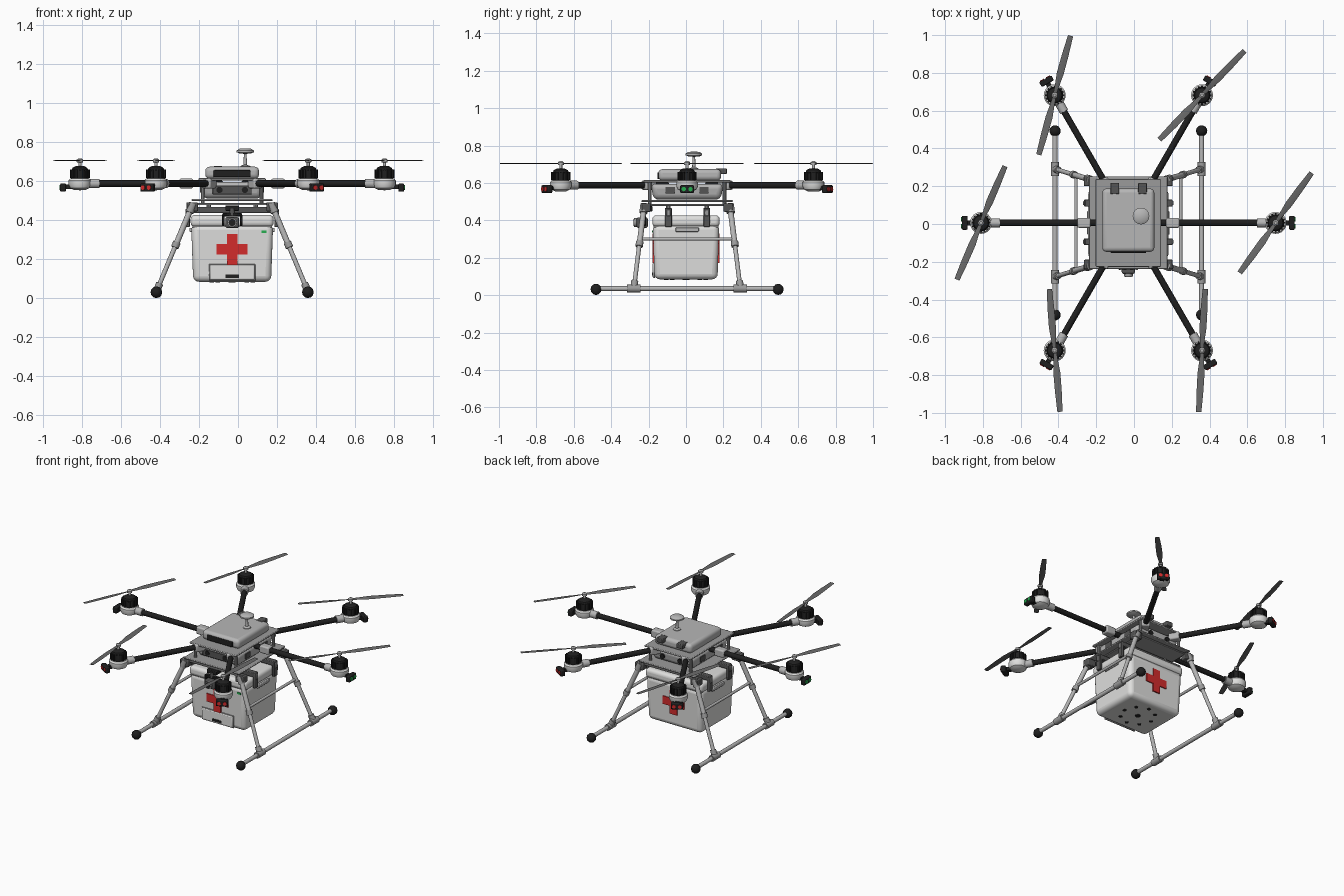
import bpy, bmesh, math
from mathutils import Vector, Matrix

if "Cube" in bpy.data.objects:
    bpy.data.objects.remove(bpy.data.objects["Cube"])

CX, CY = -0.03, 0.006          # airframe centre


def material(name, r, g, b):
    m = bpy.data.materials.new(name)
    m.diffuse_color = (r, g, b, 1)
    m.use_nodes = True
    m.node_tree.nodes["Principled BSDF"].inputs["Base Color"].default_value = m.diffuse_color
    return m


WHITE = material("white_shell", .74, .74, .73)
LIGHT = material("light_grey", .47, .47, .47)
GREY = material("plate_grey", .33, .33, .33)
DARK = material("dark_grey", .09, .09, .09)
BLACK = material("carbon_black", .014, .014, .014)
BLADE = material("blade_grey", .14, .14, .14)
RED = material("red", .65, .025, .025)
GREEN = material("green", .02, .42, .08)


def finish(name, bm, mat, bevel=0, segs=3, smooth=True):
    bmesh.ops.recalc_face_normals(bm, faces=bm.faces)
    me = bpy.data.meshes.new(name)
    bm.to_mesh(me)
    bm.free()
    ob = bpy.data.objects.new(name, me)
    bpy.context.collection.objects.link(ob)
    me.materials.append(mat)
    if bevel:
        mod = ob.modifiers.new("bevel", "BEVEL")
        mod.width, mod.segments = bevel, segs
    if smooth:
        bpy.ops.object.select_all(action='DESELECT')
        ob.select_set(True)
        bpy.context.view_layer.objects.active = ob
        bpy.ops.object.shade_smooth_by_angle(angle=math.radians(35))
    return ob


def box(name, c, s, mat, bevel=0, segs=3, rot=0, taper=1, pivot=(CX, CY)):
    """Box at c relative to the airframe centre, turned by rot about that centre."""
    bm = bmesh.new()
    bmesh.ops.create_cube(bm, size=1)
    for v in bm.verts:
        k = taper if v.co.z < 0 else 1
        v.co = Vector((v.co.x * s[0] * k, v.co.y * s[1] * k, v.co.z * s[2])) + Vector(c)
    bm.transform(Matrix.Translation((*pivot, 0)) @ Matrix.Rotation(rot, 4, 'Z'))
    return finish(name, bm, mat, bevel, segs)


def rod(name, a, b, r, mat, sides=16, rot=0, r2=None):
    """Capped cylinder between two points relative to the airframe centre."""
    a, b = Vector(a), Vector(b)
    d = b - a
    bm = bmesh.new()
    bmesh.ops.create_cone(bm, cap_ends=True, segments=sides, radius1=r,
                          radius2=r if r2 is None else r2, depth=d.length)
    q = d.to_track_quat('Z', 'Y').to_matrix().to_4x4()
    bm.transform(Matrix.Translation((CX, CY, 0)) @ Matrix.Rotation(rot, 4, 'Z')
                 @ Matrix.Translation((a + b) / 2) @ q)
    return finish(name, bm, mat)


def lathe(name, x, y, profile, mat, n=24):
    """Spin a (radius, height) profile about a vertical axis."""
    bm = bmesh.new()
    vs = [bm.verts.new((r, 0, z)) for r, z in profile]
    es = [bm.edges.new(p) for p in zip(vs, vs[1:])]
    bmesh.ops.spin(bm, geom=vs + es, axis=(0, 0, 1), cent=(0, 0, 0),
                   angle=math.tau, steps=n)
    bmesh.ops.remove_doubles(bm, verts=bm.verts, dist=1e-5)
    bm.transform(Matrix.Translation((x + CX, y + CY, 0)))
    return finish(name, bm, mat)


def propeller(x, y, angle):
    bm = bmesh.new()
    for turn in (0, math.pi):
        rings = []
        # radius, chord, pitch
        for r, c, p in ((.008, .018, .3), (.06, .026, .25), (.12, .038, .2),
                        (.22, .036, .14), (.326, .028, .1)):
            ring = []
            for u, w in ((-.45, 0), (0, .0025), (.55, 0), (0, -.0025)):
                co = Vector((r, u * c * math.cos(p), w + u * c * math.sin(p) * .7))
                ring.append(bm.verts.new(Matrix.Rotation(turn, 3, 'Z') @ co))
            rings.append(ring)
        for a, b in zip(rings, rings[1:]):
            for i in range(4):
                j = (i + 1) % 4
                bm.faces.new((a[i], a[j], b[j], b[i]))
        bm.faces.new(rings[0])
        bm.faces.new(rings[-1])
    bm.transform(Matrix.Translation((x + CX, y + CY, .705)) @ Matrix.Rotation(angle, 4, 'Z'))
    finish("propeller", bm, BLADE)


# six arms, each with motor, propeller and navigation lamp
for k, spin in enumerate((54, 46, 74.8, 66.8, 94.7, 86.7)):
    a = k * math.pi / 3
    x, y = .78 * math.cos(a), .78 * math.sin(a)
    rod("arm", (.12, 0, .588), (.76, 0, .588), .017, BLACK, rot=a)
    box("arm_root_clamp", (.235, 0, .588), (.07, .052, .05), LIGHT, .008, 2, a)
    rod("arm_end_sleeve", (.68, 0, .588), (.75, 0, .588), .024, LIGHT, rot=a)
    lathe("motor_mount", x, y, ((0, .553), (.03, .555), (.05, .565), (.058, .582),
                                (.058, .604), (.05, .613), (0, .613)), WHITE)
    lathe("motor_bell", x, y, ((0, .611), (.045, .611), (.045, .65), (.038, .668),
                               (.02, .678), (0, .678)), BLACK)
    for i in range(16):
        t = i * math.tau / 16
        box("motor_fin", (.045, 0, .637), (.012, .009, .044), BLACK, rot=t,
            pivot=(x + CX, y + CY))
    lathe("motor_shaft", x, y, ((0, .675), (.008, .675), (.008, .695), (.016, .697),
                                (.016, .71), (.008, .716), (0, .716)), LIGHT, 12)
    propeller(x, y, math.radians(spin))
    box("lamp_bracket", (.84, 0, .572), (.04, .026, .022), BLACK, rot=a)
    box("lamp_housing", (.866, 0, .567), (.03, .074, .042), BLACK, .006, 2, a)
    for s in (-.018, .018):
        rod("lamp_lens", (.88, s, .567), (.885, s, .567), .012,
            RED if k % 3 else GREEN, 12, a)

# central body between two plates
box("body_shell", (0, 0, .553), (.325, .39, .085), LIGHT, .028, 4, taper=.92)
box("upper_plate", (0, 0, .609), (.345, .465, .012), GREY, .004, 2)
box("lower_plate", (0, 0, .503), (.415, .49, .01), GREY, .004, 2)
box("payload_plate", (0, 0, .482), (.36, .46, .01), GREY, .003, 2)
for sx in (-1, 1):
    for sy in (-1, 1):
        rod("plate_post", (sx * .15, sy * .2, .48), (sx * .15, sy * .2, .61), .01, GREY, 10)
for s in (-.065, .065):
    rod("front_sensor", (s, -.19, .555), (s, -.2, .555), .016, BLACK)
    rod("rear_sensor", (s, .19, .555), (s, .2, .555), .016, BLACK)
box("front_sensor_panel", (0, -.194, .555), (.2, .006, .045), DARK, .002, 1)
for s in (-1, 1):
    for yy in (-.09, .09):
        box("side_vent", (s * .161, yy, .56), (.006, .05, .034), DARK)

# battery pack with dark front cap and rear latches
box("battery", (0, .014, .643), (.275, .335, .062), LIGHT, .022, 4)
box("battery_front_cap", (0, -.153, .638), (.19, .012, .036), BLACK, .004, 2)
for s in (-.072, .075):
    box("battery_latch", (s, .182, .662), (.045, .06, .03), DARK, .004, 2)

# navigation mast
lathe("mast", .067, .036, ((0, .67), (.024, .67), (.024, .678), (.009, .684), (.007, .74),
                           (.03, .742), (.044, .748), (.044, .757), (.03, .766), (0, .768)), LIGHT)

# cargo case
box("cargo_case", (0, -.006, .232), (.42, .355, .295), WHITE, .03, 4, taper=.95)
box("cargo_lid", (0, -.006, .396), (.425, .36, .062), WHITE, .022, 4)
box("lid_seam", (0, -.006, .367), (.408, .345, .008), GREY)
for s in (-1, 1):
    yf = -.006 + s * .177
    for w, h in ((.158, .054), (.054, .158)):
        box("cross_bar", (0, yf - s * .002, .25), (w, .009, h), RED)
box("front_hatch", (0, -.178, .133), (.228, .016, .075), WHITE, .005, 2)
box("hatch_rim", (0, -.176, .133), (.238, .008, .084), GREY, .002, 1)
box("hatch_slot", (0, -.187, .113), (.068, .004, .016), BLACK)
box("status_light", (.163, -.183, .34), (.024, .008, .012), GREEN)
for s in (-1, 1):
    box("side_handle", (s * .211, 0, .35), (.014, .125, .022), LIGHT, .004, 2)

# drain holes under the case
for i in range(8):
    t = i * math.tau / 8
    px, py = .105 * math.cos(t), .105 * math.sin(t) - .006
    rod("base_hole", (px, py, .082), (px, py, .088), .012, BLACK, 12)
rod("base_hole", (0, -.006, .082), (0, -.006, .088), .018, BLACK, 12)

# hooks hanging the case from the lower plate
for yy in (-.1, .105):
    box("case_crossbar", (0, yy, .452), (.46, .036, .03), DARK, .004, 2)
    for s in (-1, 1):
        box("case_hook", (s * .226, yy, .415), (.018, .036, .1), DARK, .004, 2)
        box("hook_catch", (s * .232, yy, .44), (.016, .022, .035), GREY, .003, 1)
        rod("crossbar_hanger", (s * .12, yy, .45), (s * .12, yy, .485), .012, GREY, 10)

# camera gimbal at the front
box("gimbal_base", (0, -.215, .462), (.07, .06, .028), BLACK, .004, 2)
rod("gimbal_neck", (0, -.235, .46), (0, -.235, .425), .014, DARK)
box("gimbal_yoke", (0, -.235, .428), (.1, .026, .016), BLACK, .003, 1)
for s in (-1, 1):
    box("gimbal_side", (s * .046, -.235, .4), (.012, .028, .06), BLACK, .003, 1)
box("camera_body", (0, -.24, .388), (.07, .06, .056), DARK, .01, 3)
rod("camera_ring", (0, -.265, .388), (0, -.283, .388), .024, GREY)
rod("camera_lens", (0, -.28, .388), (0, -.287, .388), .018, BLACK)

# landing gear
for sx in (-1, 1):
    X = sx * .388
    rod("skid", (X, -.49, .035), (X, .485, .035), .013, LIGHT)
    for sy in (-1, 1):
        foot, top = Vector((X, sy * .285, .035)), Vector((sx * .2, sy * .228, .485))
        mid = foot.lerp(top, .53)
        rod("lower_leg", foot, mid, .012, LIGHT)
        rod("upper_leg", mid, top, .015, LIGHT)
        rod("leg_collar", foot.lerp(top, .5), foot.lerp(top, .56), .02, GREY)
        rod("leg_socket", foot.lerp(top, .9), top, .022, GREY)
        rod("leg_ankle", foot, foot.lerp(top, .09), .019, GREY)
        rod("skid_joint", (X, sy * .285 - .036, .035), (X, sy * .285 + .036, .035), .021, GREY)
        box("leg_bracket", (sx * .205, sy * .22, .468), (.06, .05, .045), DARK, .005, 2)
        n = 6
        lathe("skid_ball", X, sy * .487, [(.03 * math.sin(i * math.pi / n),
              .031 - .03 * math.cos(i * math.pi / n)) for i in range(n + 1)], BLACK, 14)
    brace = foot.lerp(top, .59)
    rod("leg_brace", (brace.x, -brace.y, brace.z), brace, .009, LIGHT, 12)
